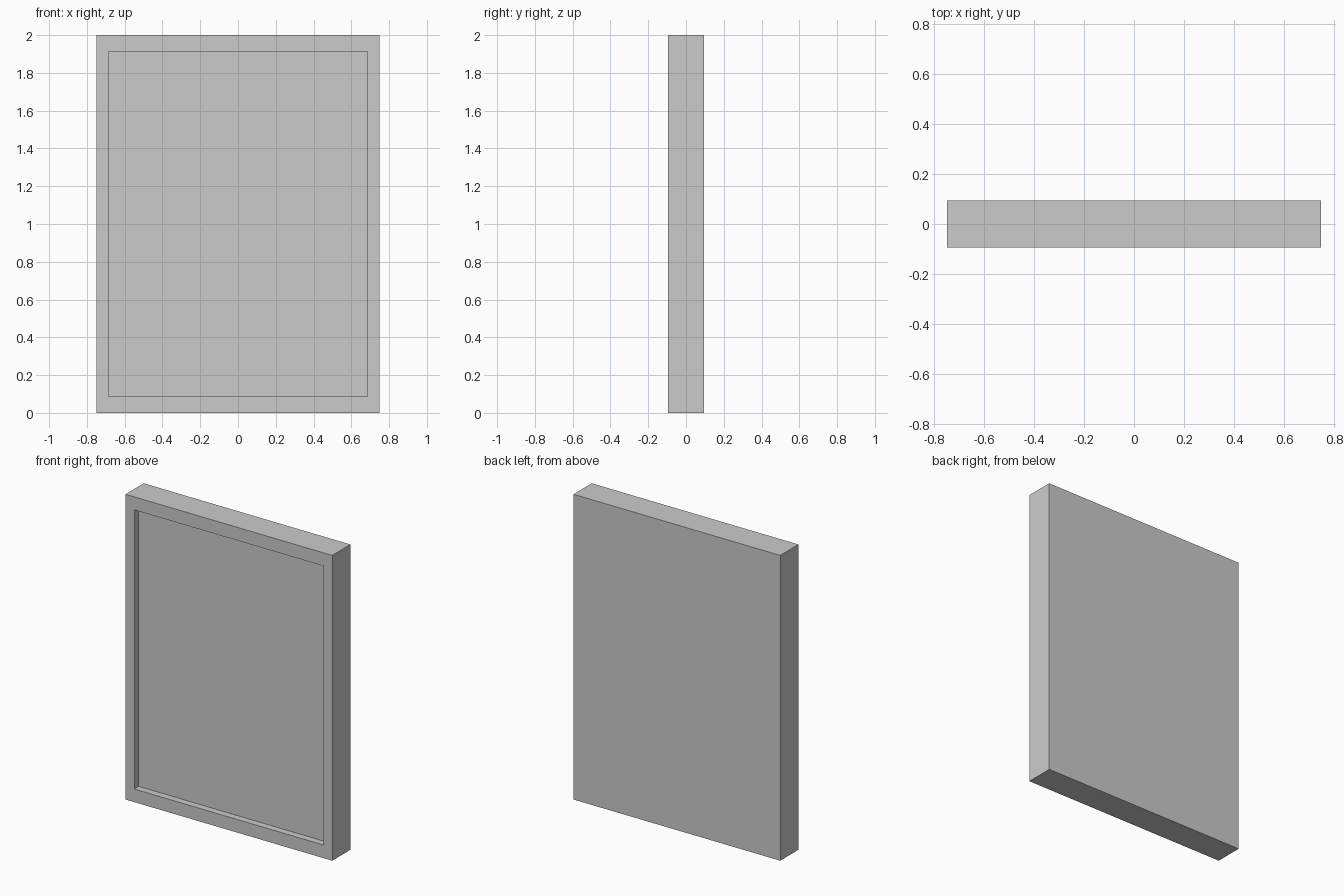
import bpy, bmesh
from mathutils import Vector

if "Cube" in bpy.data.objects:
    bpy.data.objects.remove(bpy.data.objects["Cube"])

W, D, H = 1.498, 0.188, 2.0        # overall size
OPEN_W, OPEN_H = 1.372, 1.828      # recess opening
RECESS = 0.045                     # recess depth

bm = bmesh.new()

# Solid slab standing on the ground
bmesh.ops.create_cube(bm, size=1)
bmesh.ops.scale(bm, vec=(W, D, H), verts=bm.verts)
bmesh.ops.translate(bm, vec=(0, 0, H / 2), verts=bm.verts)

# Raised border: inset the front face, then fit it to the opening
bm.normal_update()
front = min(bm.faces, key=lambda f: f.calc_center_median().y)
bmesh.ops.inset_individual(bm, faces=[front], thickness=0.06)
for v in front.verts:
    v.co.x = OPEN_W / 2 if v.co.x > 0 else -OPEN_W / 2
    v.co.z = H / 2 + (OPEN_H / 2 if v.co.z > H / 2 else -OPEN_H / 2)

# Recessed panel: push the inner face back
panel = bmesh.ops.extrude_discrete_faces(bm, faces=[front])["faces"][0]
bmesh.ops.translate(bm, vec=Vector((0, RECESS, 0)), verts=panel.verts)

bmesh.ops.recalc_face_normals(bm, faces=bm.faces)
mesh = bpy.data.meshes.new("framed_panel")
bm.to_mesh(mesh)
bm.free()
bpy.context.collection.objects.link(bpy.data.objects.new("framed_panel", mesh))
